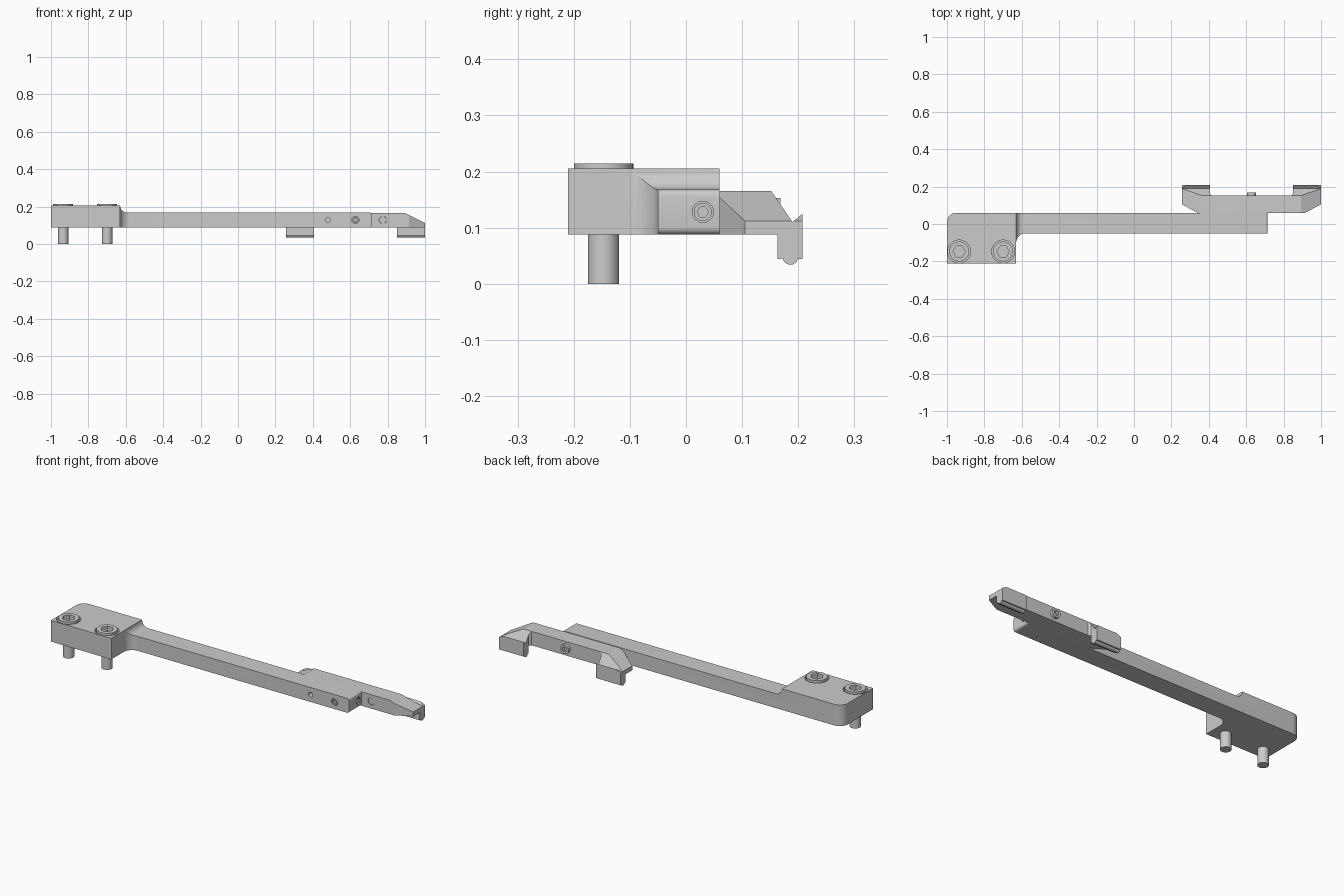
import bpy, bmesh
from math import sin, cos, pi, radians

if "Cube" in bpy.data.objects:
    bpy.data.objects.remove(bpy.data.objects["Cube"])


def prism(name, pts, axis, lo, hi):
    """Extrude a 2D outline along an axis from lo to hi."""
    place = {'x': lambda a, b, t: (t, a, b),
             'y': lambda a, b, t: (a, t, b),
             'z': lambda a, b, t: (a, b, t)}[axis]
    bm = bmesh.new()
    low = [bm.verts.new(place(a, b, lo)) for a, b in pts]
    top = [bm.verts.new(place(a, b, hi)) for a, b in pts]
    bm.faces.new(low)
    bm.faces.new(top)
    n = len(pts)
    for i in range(n):
        j = (i + 1) % n
        bm.faces.new((low[i], low[j], top[j], top[i]))
    bmesh.ops.recalc_face_normals(bm, faces=bm.faces)
    me = bpy.data.meshes.new(name)
    bm.to_mesh(me)
    bm.free()
    ob = bpy.data.objects.new(name, me)
    bpy.context.collection.objects.link(ob)
    return ob


def arc(cx, cy, r, a0, a1, n=10):
    return [(cx + r * cos(radians(a0 + (a1 - a0) * i / n)),
             cy + r * sin(radians(a0 + (a1 - a0) * i / n))) for i in range(n + 1)]


def rod(name, c, r, axis, lo, hi, n=40):
    return prism(name, arc(c[0], c[1], r, 0, 360, n)[:-1], axis, lo, hi)


def boolean(ob, other, op='DIFFERENCE'):
    """Apply a boolean and remove the helper object."""
    bpy.context.view_layer.objects.active = ob
    m = ob.modifiers.new('cut', 'BOOLEAN')
    m.operation, m.object, m.solver = op, other, 'EXACT'
    bpy.ops.object.modifier_apply(modifier=m.name)
    bpy.data.objects.remove(other)


def smooth(ob):
    bpy.ops.object.select_all(action='DESELECT')
    bpy.context.view_layer.objects.active = ob
    ob.select_set(True)
    bpy.ops.object.shade_smooth_by_angle(angle=radians(25))


# Arm with mounting block: plan outline intersected with side profile
plan = ([(-1, -0.21), (-0.63, -0.21), (-0.63, -0.1)]
        + arc(-0.58, -0.1, 0.05, 180, 90)[1:]
        + [(0.715, -0.05), (0.715, 0.06)]
        + arc(-0.95, 0.01, 0.05, 90, 180))
side = ([(-1.1, 0.088)] + arc(0.703, 0.1, 0.012, -90, 0, 5)
        + arc(0.703, 0.156, 0.012, 0, 90, 5)
        + arc(-0.593, 0.205, 0.037, 270, 180) + [(-1.1, 0.205)])
arm = prism('arm', plan, 'z', 0, 0.3)
boolean(arm, prism('arm_side', side, 'y', -0.3, 0.3), 'INTERSECT')

# Mounting bolts in counterbores
for i, x in enumerate((-0.935, -0.70)):
    c = (x, -0.147)
    boolean(arm, rod('bore', c, 0.061, 'z', 0.14, 0.3))
    bolt = rod('mounting_bolt_%d' % (i + 1), c, 0.053, 'z', 0.14, 0.214)
    boolean(bolt, rod('shaft', c, 0.028, 'z', 0, 0.16), 'UNION')
    boolean(bolt, rod('hex_socket', c, 0.033, 'z', 0.18, 0.3, 6))
    smooth(bolt)

# Cross holes through the arm and the end hole
boolean(arm, rod('pin_hole', (0.48, 0.128), 0.013, 'y', -0.1, 0.03, 24))
boolean(arm, rod('screw_hole', (0.628, 0.128), 0.019, 'y', -0.1, 0.03, 24))
boolean(arm, rod('end_hole', (0.03, 0.128), 0.019, 'x', 0.68, 0.8, 24))
smooth(arm)

# Clamp: hooked section cut to a U plan with sloping ends
hook = ([(0.06, 0.088), (0.06, 0.165), (0.152, 0.165), (0.19, 0.11),
         (0.208, 0.125), (0.208, 0.044), (0.2, 0.044)]
        + arc(0.186, 0.048, 0.014, -10, -170, 8)
        + [(0.163, 0.044), (0.163, 0.088)])
half = [(0.287, 0.05), (0.372, 0.105), (0.372, 0.25), (0.222, 0.25),
        (0.222, 0.163), (0.212, 0.152)]
half[0] = (0.268, 0.05)
MID = 0.628
u_plan = [(MID + x, y) for x, y in half] + [(MID - x, y) for x, y in reversed(half)]
slope = [(0.372, 0), (0.372, 0.112), (0.262, 0.166)]
ends = [(MID + x, z) for x, z in slope] + [(MID - x, z) for x, z in reversed(slope)]
clamp = prism('clamp_jaw', hook, 'x', 0.2, 1.1)
boolean(clamp, prism('jaw_plan', u_plan, 'z', 0, 0.3), 'INTERSECT')
boolean(clamp, prism('jaw_ends', ends, 'y', 0, 0.3), 'INTERSECT')
boolean(clamp, rod('jaw_hole', (0.775, 0.128), 0.02, 'y', 0, 0.1, 24))
smooth(clamp)

# Clamp screw, its tip showing behind the jaw
screw = rod('clamp_screw', (MID, 0.128), 0.025, 'y', 0.1, 0.168, 24)
boolean(screw, rod('screw_socket', (MID, 0.128), 0.014, 'y', 0.145, 0.2, 6))
smooth(screw)

# Set screws sitting in the arm holes
front = rod('front_set_screw', (MID, 0.128), 0.016, 'y', -0.046, 0.02, 24)
boolean(front, rod('front_socket', (MID, 0.128), 0.01, 'y', -0.1, -0.02, 6))
smooth(front)
end = rod('end_set_screw', (0.03, 0.128), 0.016, 'x', 0.69, 0.712, 24)
boolean(end, rod('end_socket', (0.03, 0.128), 0.01, 'x', 0.7, 0.8, 6))
smooth(end)
pin = rod('jaw_pin', (0.775, 0.128), 0.019, 'y', 0.062, 0.1, 24)
smooth(pin)
